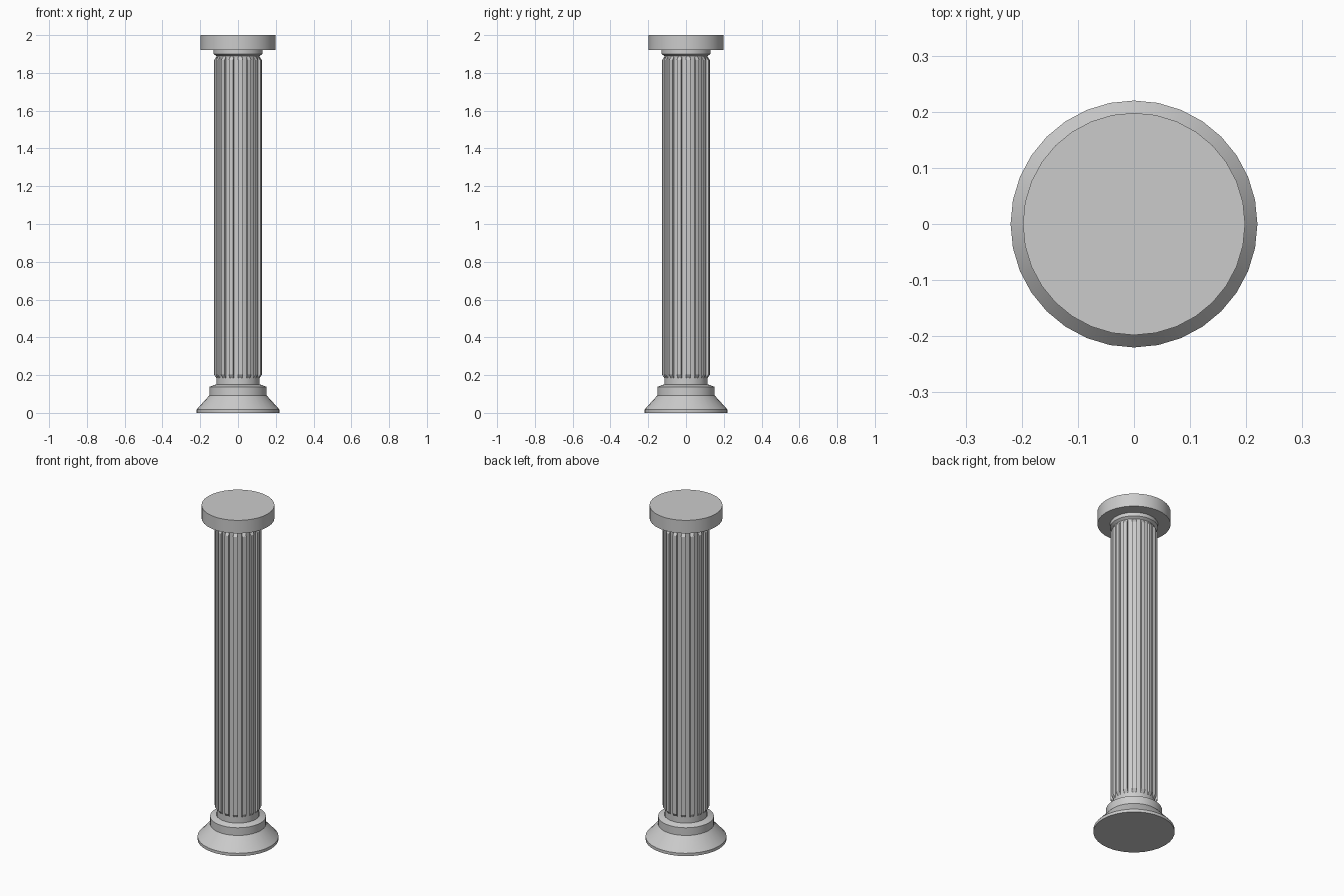
import bpy, bmesh, math
from mathutils import Vector

if "Cube" in bpy.data.objects:
    bpy.data.objects.remove(bpy.data.objects["Cube"])

SIDES = 32


def finish(bm, name):
    bmesh.ops.recalc_face_normals(bm, faces=bm.faces)
    mesh = bpy.data.meshes.new(name)
    bm.to_mesh(mesh)
    bm.free()
    obj = bpy.data.objects.new(name, mesh)
    bpy.context.collection.objects.link(obj)
    bpy.ops.object.select_all(action='DESELECT')
    obj.select_set(True)
    bpy.context.view_layer.objects.active = obj
    bpy.ops.object.shade_smooth_by_angle(angle=math.radians(20))
    return obj


def lathe(profile, cap_bottom=True, cap_top=True):
    """Turn (radius, height) points round z; returns the bmesh and its bands."""
    bm = bmesh.new()
    rings = []
    for r, z in profile:
        rings.append([bm.verts.new((r * math.cos(i * math.tau / SIDES),
                                    r * math.sin(i * math.tau / SIDES), z))
                      for i in range(SIDES)])
    bands = []
    for a, b in zip(rings, rings[1:]):
        bands.append([bm.faces.new((a[i], a[(i + 1) % SIDES],
                                    b[(i + 1) % SIDES], b[i]))
                      for i in range(SIDES)])
    if cap_bottom:
        bm.faces.new(rings[0][::-1])
    if cap_top:
        bm.faces.new(rings[-1])
    return bm, bands


# Flared base with stepped collar
bm, _ = lathe([(0.22, 0), (0.22, 0.017), (0.152, 0.092), (0.152, 0.138),
               (0.118, 0.15)], cap_top=False)
finish(bm, "base")

# Shaft: every second side raised as a rib with sloping ends
bm, bands = lathe([(0.115, 0.145), (0.115, 0.185), (0.115, 1.885),
                   (0.115, 1.895)], False, False)
ribs = bands[1][::2]
normals = []
for f in ribs:
    c = f.calc_center_median()
    normals.append(Vector((c.x, c.y, 0)).normalized())
for f, n in zip(ribs, normals):
    new = bmesh.ops.extrude_discrete_faces(bm, faces=[f])["faces"][0]
    for v in new.verts:
        v.co += n * 0.0125
        v.co.z += 0.018 if v.co.z < 1 else -0.018
finish(bm, "fluted_shaft")

# Capital: neck ring and round top slab
bm, _ = lathe([(0.112, 1.888), (0.13, 1.9), (0.13, 1.922), (0.198, 1.922),
               (0.198, 2.0)], cap_bottom=False)
finish(bm, "capital")
